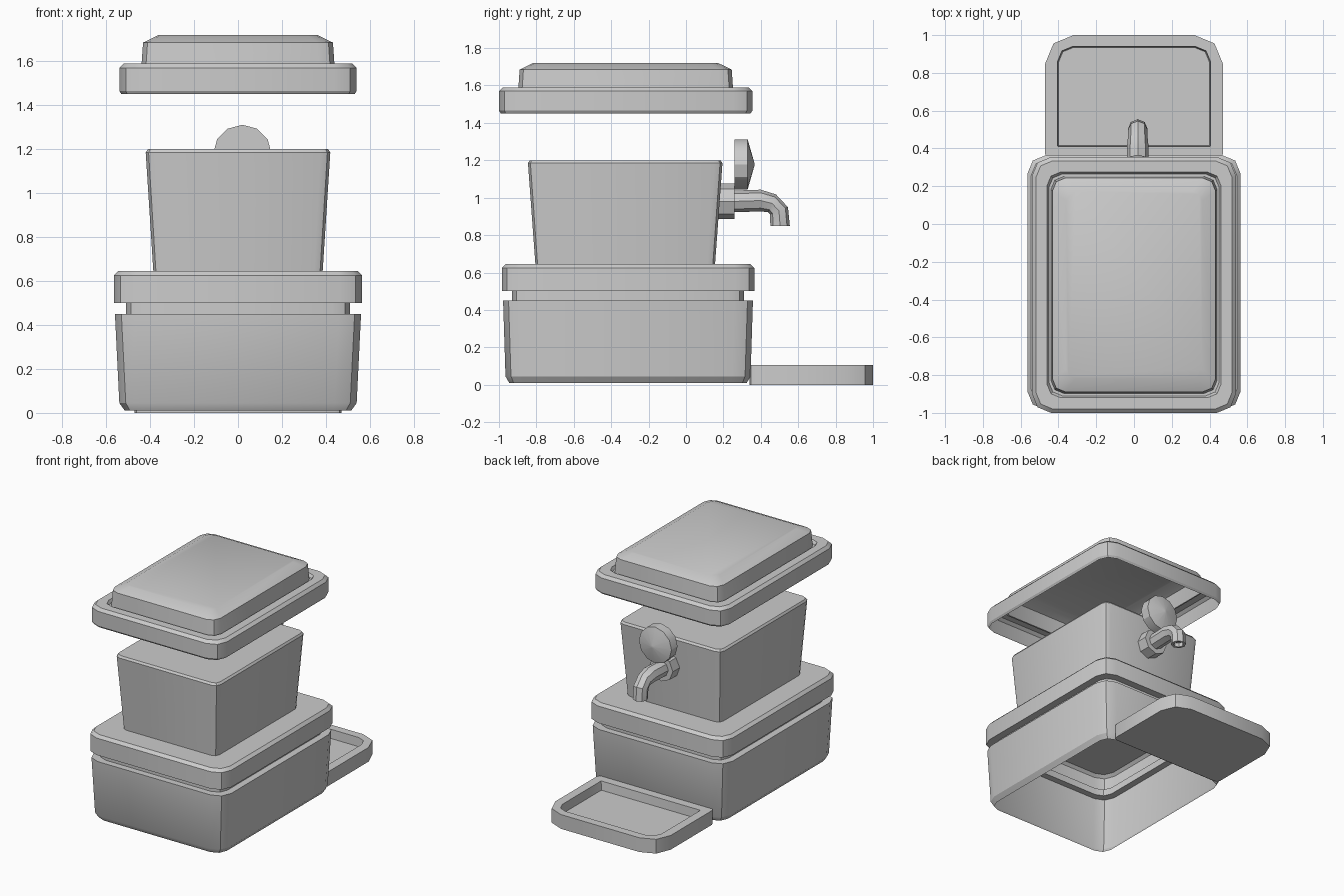
import bpy, bmesh, math
from mathutils import Vector

old = bpy.data.objects.get("Cube")
if old:
    bpy.data.objects.remove(old, do_unlink=True)

grey = bpy.data.materials.new("plain_grey")
grey.use_nodes = True
COLOUR = (0.6, 0.6, 0.6, 1)
grey.diffuse_color = COLOUR
grey.node_tree.nodes["Principled BSDF"].inputs["Base Color"].default_value = COLOUR


def outline(half_x, y0, y1, z, r_front, r_back, steps=2):
    """Rounded rectangle as a counter-clockwise loop of points."""
    pts = []
    corners = [(1, y1, -1, r_back, 0), (-1, y1, -1, r_back, 1),
               (-1, y0, 1, r_front, 2), (1, y0, 1, r_front, 3)]
    for side, y, inward, r, quarter in corners:
        cx, cy = side * (half_x - r), y + inward * r
        for i in range(steps + 1):
            a = (quarter + i / steps) * math.pi / 2
            pts.append(Vector((cx + r * math.cos(a), cy + r * math.sin(a), z)))
    return pts


def loft(name, loops, cap_start=False, cap_end=False, angle=30):
    """Skin a list of equal-length point loops into one object."""
    bm = bmesh.new()
    rings = [[bm.verts.new(p) for p in loop] for loop in loops]
    n = len(rings[0])
    for a, b in zip(rings, rings[1:]):
        for i in range(n):
            j = (i + 1) % n
            bm.faces.new((a[i], a[j], b[j], b[i]))
    if cap_start:
        bm.faces.new(rings[0][::-1])
    if cap_end:
        bm.faces.new(rings[-1])
    bm.normal_update()
    mesh = bpy.data.meshes.new(name)
    bm.to_mesh(mesh)
    bm.free()
    mesh.materials.append(grey)
    obj = bpy.data.objects.new(name, mesh)
    bpy.context.collection.objects.link(obj)
    bpy.ops.object.select_all(action="DESELECT")
    obj.select_set(True)
    bpy.context.view_layer.objects.active = obj
    bpy.ops.object.shade_smooth_by_angle(angle=math.radians(angle))
    return obj


def box_loops(mid_y, rows):
    """Rows of (half x, half y, z, corner radius) around one centre."""
    return [outline(hx, mid_y - hy, mid_y + hy, z, r, r) for hx, hy, z, r in rows]


def circle(centre, radius, direction, sides):
    """Loop of points around a direction lying in the yz plane."""
    d = Vector(direction).normalized()
    u = Vector((1, 0, 0))
    v = d.cross(u)
    return [Vector(centre) + radius * (math.cos(t) * u + math.sin(t) * v)
            for t in (2 * math.pi * i / sides for i in range(sides))]


# Lower bin: open-bottomed shell, stepped in at the neck, out at the rim
loft("base_bin", box_loops(-0.31, [
    (0.515, 0.635, 0.01, 0.08), (0.54, 0.655, 0.045, 0.1),
    (0.56, 0.668, 0.45, 0.1), (0.51, 0.62, 0.45, 0.08), (0.51, 0.62, 0.5, 0.08)]))
loft("base_rim", box_loops(-0.31, [
    (0.51, 0.62, 0.5, 0.08), (0.565, 0.675, 0.5, 0.1),
    (0.565, 0.675, 0.625, 0.1), (0.545, 0.655, 0.645, 0.09)]), cap_end=True)

# Inner tank with a slight flare
loft("tank", box_loops(-0.325, [
    (0.385, 0.48, 0.64, 0.04), (0.42, 0.52, 1.185, 0.045),
    (0.41, 0.51, 1.2, 0.04)]), cap_start=True, cap_end=True)

# Floating lid: hollow shell with a raised centre panel
loft("lid", box_loops(-0.3225, [
    (0.53, 0.667, 1.45, 0.09), (0.54, 0.677, 1.465, 0.1), (0.54, 0.677, 1.57, 0.1),
    (0.52, 0.657, 1.59, 0.09), (0.46, 0.597, 1.59, 0.07), (0.45, 0.587, 1.57, 0.07),
    (0.44, 0.575, 1.57, 0.07), (0.432, 0.567, 1.685, 0.07),
    (0.36, 0.495, 1.72, 0.05)]), cap_end=True)

# Drip tray at the back
loft("drip_tray", [
    outline(0.47, 0.34, 1.0, 0.0, 0.03, 0.15),
    outline(0.47, 0.34, 1.0, 0.105, 0.03, 0.15),
    outline(0.405, 0.41, 0.94, 0.105, 0.005, 0.08),
    outline(0.40, 0.415, 0.935, 0.04, 0.005, 0.08)], cap_start=True, cap_end=True)

# Tap: flange, bent spout and round knob
X = 0.02
BACK = (0, 1, 0)
loft("tap_flange", [circle((X, y, 0.98), 0.095, BACK, 8) for y in (0.16, 0.26)],
     cap_start=True, cap_end=True)

path = [(0.25, 0.98, 1, 0), (0.4, 0.985, 1, 0), (0.46, 0.97, 1, -0.45),
        (0.497, 0.93, 0.4, -1), (0.503, 0.85, 0, -1)]
spout = [circle((X, y, z), 0.058 if k < 2 else 0.052, (0, dy, dz), 8)
         for k, (y, z, dy, dz) in enumerate(path)]
spout.append(circle((X, 0.503, 0.85), 0.035, (0, 0, -1), 8))
spout.append(circle((X, 0.503, 0.88), 0.035, (0, 0, -1), 8))
loft("tap_spout", spout, cap_end=True)

loft("tap_knob", [circle((X, y, 1.178), r, BACK, 12)
                  for y, r in ((0.26, 0.133), (0.33, 0.133), (0.365, 0.01))],
     cap_start=True, cap_end=True)
